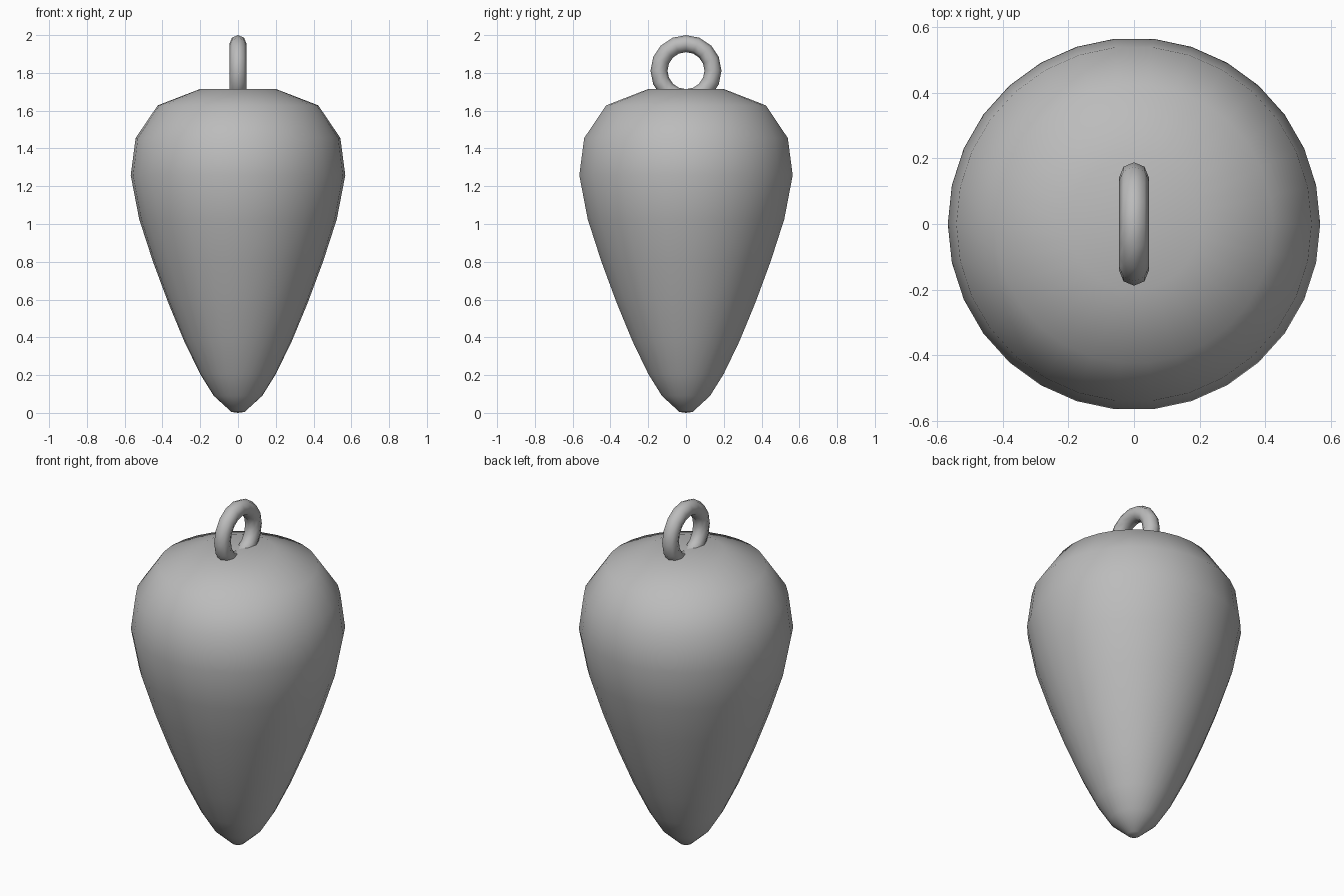
import bpy, bmesh
from math import cos, sin, pi, tau
from mathutils import Vector, Matrix

cube = bpy.data.objects.get("Cube")
if cube:
    bpy.data.objects.remove(cube)

# Single grey metal
grey = bpy.data.materials.new("plain_grey")
grey.use_nodes = True
colour = (0.5, 0.5, 0.5, 1)
grey.diffuse_color = colour
grey.node_tree.nodes["Principled BSDF"].inputs["Base Color"].default_value = colour


def finish(name, bm):
    bmesh.ops.recalc_face_normals(bm, faces=bm.faces)
    for face in bm.faces:
        face.smooth = True
    mesh = bpy.data.meshes.new(name)
    bm.to_mesh(mesh)
    bm.free()
    mesh.materials.append(grey)
    obj = bpy.data.objects.new(name, mesh)
    bpy.context.collection.objects.link(obj)
    return obj


def lathe(name, profile, steps):
    bm = bmesh.new()
    verts = [bm.verts.new((r, 0, z)) for r, z in profile]
    edges = [bm.edges.new(pair) for pair in zip(verts, verts[1:])]
    bmesh.ops.spin(bm, geom=verts + edges, cent=(0, 0, 0), axis=(0, 0, 1),
                   angle=tau, steps=steps, use_merge=True)
    bmesh.ops.remove_doubles(bm, verts=bm.verts, dist=0.0005)
    return finish(name, bm)


# Teardrop weight, from the tip up to the flat crown
lathe("teardrop_body", [
    (0, 0), (0.035, 0.005), (0.128, 0.09), (0.2, 0.205), (0.285, 0.38),
    (0.37, 0.585), (0.45, 0.8), (0.523, 1.025), (0.568, 1.258),
    (0.542, 1.455), (0.425, 1.628), (0.2, 1.715), (0, 1.715)], 30)

# Upright hanging ring, half sunk into the crown
bm = bmesh.new()
MAJOR, MINOR, R, TUBE = 16, 8, 0.143, 0.045
rings = []
for i in range(MAJOR):
    a = tau * i / MAJOR
    out = Vector((0, sin(a), cos(a)))
    rings.append([bm.verts.new(out * (R + TUBE * cos(b)) + Vector((TUBE * sin(b), 0, 0)))
                  for b in (tau * j / MINOR for j in range(MINOR))])
for i in range(MAJOR):
    for j in range(MINOR):
        near, far, k = rings[i], rings[(i + 1) % MAJOR], (j + 1) % MINOR
        bm.faces.new((near[j], far[j], far[k], near[k]))
ring = finish("hanging_ring", bm)
ring.location.z = 2 - R - TUBE
